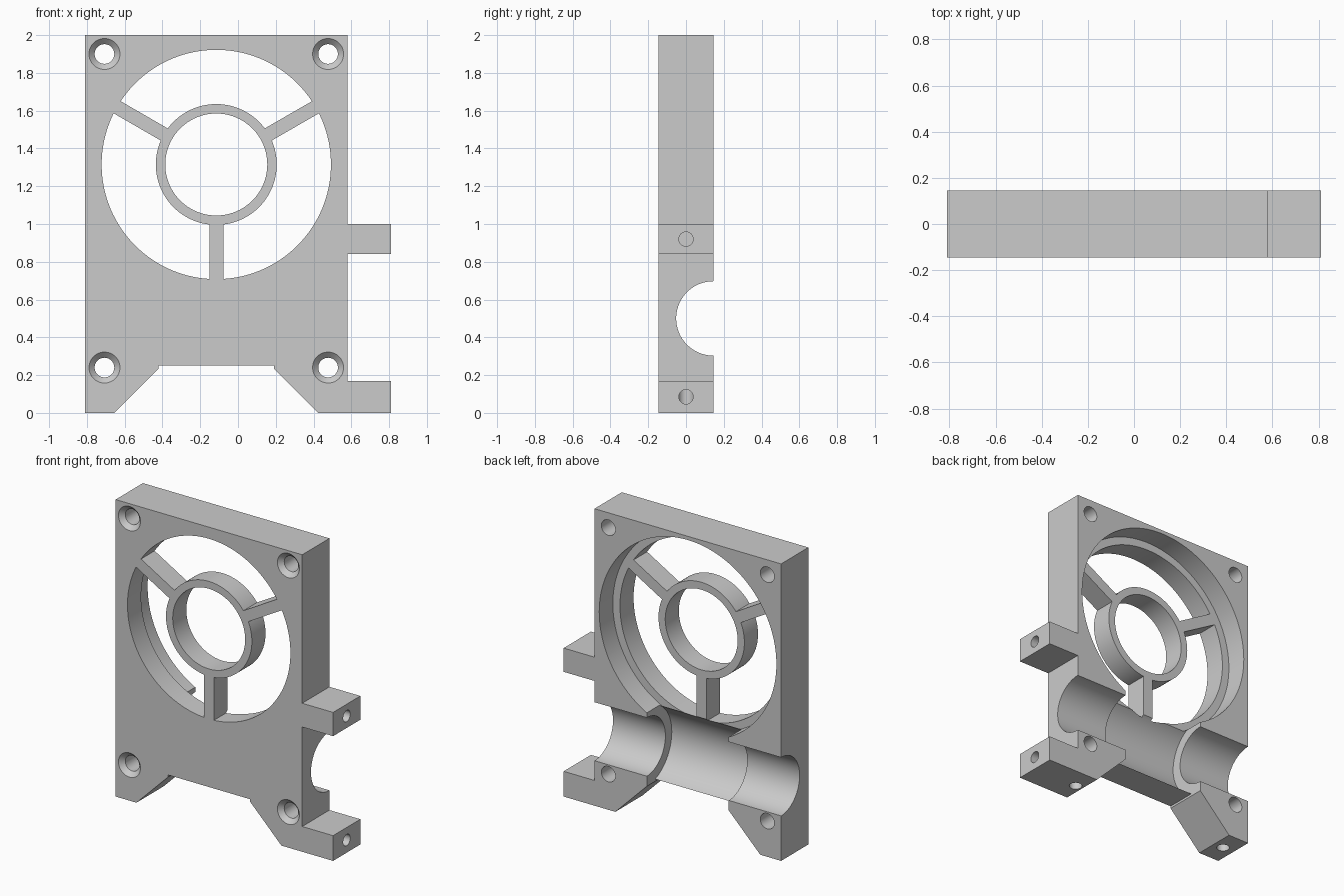
import bpy, bmesh, math
from mathutils import Matrix, Vector

cube = bpy.data.objects.get("Cube")
if cube:
    bpy.data.objects.remove(cube, do_unlink=True)

FRONT, BACK = -0.145, 0.145
MID_X, FAN_Z = -0.115, 1.315
SCREW_DX = 0.592
AXES = {"X": Vector((1, 0, 0)), "Y": Vector((0, 1, 0)), "Z": Vector((0, 0, 1))}

grey = bpy.data.materials.new("light grey plastic")
grey.use_nodes = True
grey.diffuse_color = (0.6, 0.6, 0.6, 1)
grey.node_tree.nodes["Principled BSDF"].inputs["Base Color"].default_value = (0.6, 0.6, 0.6, 1)


def make(name, bm):
    bmesh.ops.recalc_face_normals(bm, faces=bm.faces)
    mesh = bpy.data.meshes.new(name)
    bm.to_mesh(mesh)
    bm.free()
    mesh.materials.append(grey)
    obj = bpy.data.objects.new(name, mesh)
    bpy.context.collection.objects.link(obj)
    return obj


def extrude_profile(name, points, y0, y1):
    bm = bmesh.new()
    face = bm.faces.new([bm.verts.new((x, y0, z)) for x, z in points])
    ext = bmesh.ops.extrude_face_region(bm, geom=[face])["geom"]
    verts = [v for v in ext if isinstance(v, bmesh.types.BMVert)]
    bmesh.ops.translate(bm, verts=verts, vec=(0, y1 - y0, 0))
    return make(name, bm)


def rod(name, axis, start, length, r1, r2=None, sides=48):
    """Cylinder or cone from start along an axis."""
    bm = bmesh.new()
    turn = Vector((0, 0, 1)).rotation_difference(AXES[axis]).to_matrix().to_4x4()
    centre = Vector(start) + AXES[axis] * length / 2
    bmesh.ops.create_cone(bm, cap_ends=True, segments=sides, radius1=r1,
                          radius2=r1 if r2 is None else r2, depth=length,
                          matrix=Matrix.Translation(centre) @ turn)
    return make(name, bm)


def combine(target, tool, operation="DIFFERENCE"):
    mod = target.modifiers.new("boolean", "BOOLEAN")
    mod.operation = operation
    mod.solver = "EXACT"
    mod.object = tool
    bpy.context.view_layer.objects.active = target
    bpy.ops.object.modifier_apply(modifier=mod.name)
    bpy.data.objects.remove(tool, do_unlink=True)


# Plate with chamfered feet and two side tabs
frame = extrude_profile("fan_mount_frame", [
    (-0.81, 0), (-0.655, 0), (-0.42, 0.235), (-0.42, 0.25), (0.19, 0.25),
    (0.19, 0.235), (0.425, 0), (0.81, 0), (0.81, 0.17), (0.58, 0.17),
    (0.58, 0.84), (0.81, 0.84), (0.81, 1), (0.58, 1), (0.58, 2), (-0.81, 2)],
    FRONT, BACK)

# Fan opening with a wider recess behind
combine(frame, rod("opening", "Y", (MID_X, -0.3, FAN_Z), 0.6, 0.607, sides=128))
combine(frame, rod("recess", "Y", (MID_X, 0, FAN_Z), 0.3, 0.66, sides=128))

# Hub ring on three spokes
hub = rod("hub_ring", "Y", (MID_X, FRONT, FAN_Z), -FRONT, 0.32, sides=96)
for angle in (30, 150, 270):
    a = math.radians(angle)
    along = Vector((math.cos(a), math.sin(a)))
    side = Vector((-along.y, along.x)) * 0.037
    c = Vector((MID_X, FAN_Z))
    corners = [c + along * r + side * s for r, s in ((0.29, -1), (0.63, -1), (0.63, 1), (0.29, 1))]
    combine(hub, extrude_profile("spoke", corners, FRONT, 0), "UNION")
combine(hub, rod("hub_hole", "Y", (MID_X, -0.3, FAN_Z), 0.6, 0.27, sides=96))
combine(frame, hub, "UNION")

# Half-round channel across the back, wider in the middle
combine(frame, rod("channel", "X", (-1, BACK, 0.5), 2, 0.197, sides=96))
combine(frame, rod("wide_channel", "X", (-0.42, BACK, 0.5), 0.61, 0.265, sides=96))

# Countersunk corner screw holes
for x in (MID_X - SCREW_DX, MID_X + SCREW_DX):
    for z in (0.24, 1.9):
        combine(frame, rod("screw_hole", "Y", (x, -0.3, z), 0.6, 0.052))
        combine(frame, rod("countersink", "Y", (x, FRONT - 0.01, z), 0.04, 0.092, 0.052))

# Small holes up into the feet and in from the tab ends
for x in (MID_X - SCREW_DX - 0.02, MID_X + SCREW_DX):
    combine(frame, rod("foot_hole", "Z", (x, 0, -0.1), 0.27, 0.04, sides=32))
for z in (0.085, 0.92):
    combine(frame, rod("tab_hole", "X", (0.48, 0, z), 0.5, 0.038, sides=32))

# Smooth round walls, crisp edges
bpy.ops.object.select_all(action="DESELECT")
frame.select_set(True)
bpy.context.view_layer.objects.active = frame
bpy.ops.object.shade_smooth_by_angle(angle=math.radians(25))
